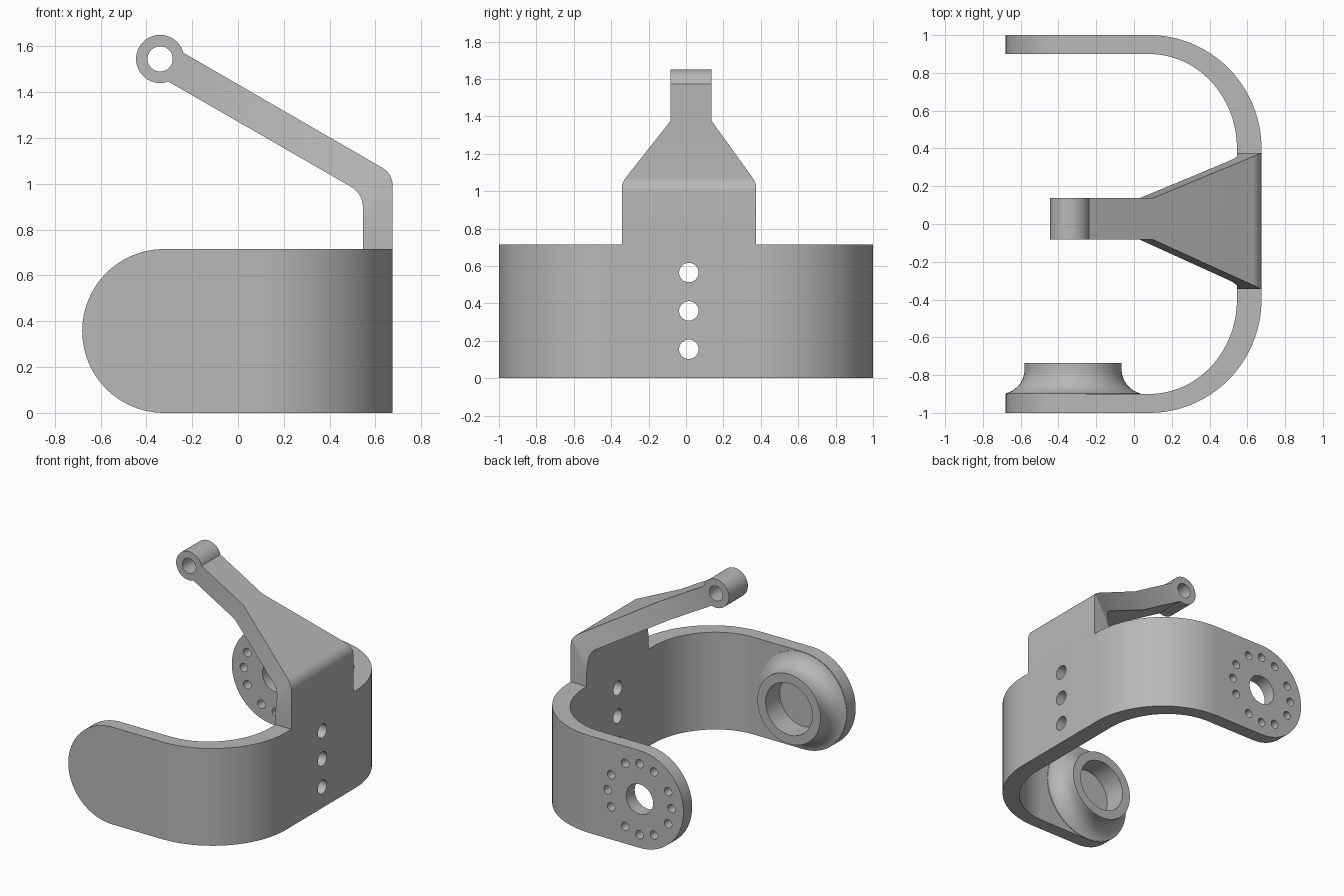
import bpy
import bmesh
from math import sin, cos, pi, radians, sqrt, asin, tan
from mathutils import Vector, Matrix

cube = bpy.data.objects.get("Cube")
if cube:
    bpy.data.objects.remove(cube, do_unlink=True)

grey = bpy.data.materials.new("plain_grey")
grey.use_nodes = True
grey.diffuse_color = (0.48, 0.48, 0.48, 1)
grey.node_tree.nodes["Principled BSDF"].inputs["Base Color"].default_value = (0.48, 0.48, 0.48, 1)


def make_object(name, bm):
    bmesh.ops.recalc_face_normals(bm, faces=bm.faces)
    mesh = bpy.data.meshes.new(name)
    bm.to_mesh(mesh)
    bm.free()
    mesh.materials.append(grey)
    obj = bpy.data.objects.new(name, mesh)
    bpy.context.collection.objects.link(obj)
    return obj


def add_prism(bm, outline, place, lo, hi):
    """Extrude a 2D outline from lo to hi; place maps (a, b, depth) to 3D."""
    base = [bm.verts.new(place(a, b, lo)) for a, b in outline]
    top = [bm.verts.new(place(a, b, hi)) for a, b in outline]
    bm.faces.new(base)
    bm.faces.new(top)
    n = len(base)
    for i in range(n):
        j = (i + 1) % n
        bm.faces.new((base[i], base[j], top[j], top[i]))


def prism(name, outline, place, lo, hi):
    bm = bmesh.new()
    add_prism(bm, outline, place, lo, hi)
    return make_object(name, bm)


def arc(cx, cy, rx, ry, start, end, steps=32):
    angles = [radians(start + (end - start) * i / steps) for i in range(steps + 1)]
    return [(cx + rx * cos(t), cy + ry * sin(t)) for t in angles]


def circle(cx, cy, r, steps=32):
    return arc(cx, cy, r, r, 0, 360, steps)[:-1]


def boolean(obj, cutter, operation):
    mod = obj.modifiers.new(operation, "BOOLEAN")
    mod.operation = operation
    mod.solver = "EXACT"
    mod.object = cutter
    bpy.context.view_layer.objects.active = obj
    bpy.ops.object.modifier_apply(modifier=mod.name)
    bpy.data.objects.remove(cutter, do_unlink=True)


def smooth(obj):
    bpy.ops.object.select_all(action="DESELECT")
    obj.select_set(True)
    bpy.context.view_layer.objects.active = obj
    bpy.ops.object.shade_smooth_by_angle(angle=radians(25))


def along_x(a, b, t):
    return (t, a, b)


def along_y(a, b, t):
    return (a, t, b)


def along_z(a, b, t):
    return (a, b, t)


# U-shaped bracket with rounded arm ends
HEIGHT = 0.715
R = HEIGHT / 2
END_X = -0.68 + R
outer = [(-0.8, -1)] + arc(0.08, -0.4, 0.595, 0.6, -90, 0) + arc(0.08, 0.4, 0.595, 0.6, 0, 90) + [(-0.8, 1)]
inner = [(-0.8, 0.9)] + arc(0.08, 0.4, 0.465, 0.5, 90, 0) + arc(0.08, -0.4, 0.465, 0.5, 0, -90) + [(-0.8, -0.9)]
bracket = prism("bracket", outer + inner, along_z, -0.1, 0.85)
stadium = arc(END_X, R, R, R, 90, 270, 48) + [(1, 0), (1, HEIGHT)]
boolean(bracket, prism("stadium_cutter", stadium, along_y, -1.2, 1.2), "INTERSECT")

# Holes: one large and four groups of three in the rear arm, three in the back wall
bm = bmesh.new()
add_prism(bm, circle(END_X, R, 0.11), along_y, 0.8, 1.1)
for quarter in range(4):
    for step in (-27, 0, 27):
        t = radians(90 * quarter + step)
        add_prism(bm, circle(END_X + 0.26 * cos(t), R + 0.26 * sin(t), 0.031, 20), along_y, 0.8, 1.1)
for z in (0.155, 0.36, 0.565):
    add_prism(bm, circle(0.015, z, 0.052), along_x, 0.4, 0.8)
boolean(bracket, make_object("hole_cutter", bm), "DIFFERENCE")
smooth(bracket)

# Flared socket on the inside of the front arm
profile = [(0.19, -0.91), (0.19, -0.735), (0.257, -0.735)]
profile += arc(0.387, -0.77, 0.13, 0.13, 180, 256, 14) + [(0.357, -0.91)]
bm = bmesh.new()
ring = [bm.verts.new((END_X + r, y, R)) for r, y in profile]
edges = [bm.edges.new((ring[i], ring[(i + 1) % len(ring)])) for i in range(len(ring))]
bmesh.ops.spin(bm, geom=ring + edges, cent=(END_X, 0, R), axis=(0, 1, 0),
               angle=2 * pi, steps=64, use_merge=True)
bmesh.ops.remove_doubles(bm, verts=bm.verts, dist=0.0001)
smooth(make_object("socket", bm))


# Bent upper arm: side profile with an eye at the tip
def bend(x, z, r):
    """Rounded corner between the vertical wall and the 30 degree slope."""
    d = r * tan(radians(30))
    return arc(x - r, z - d, r, r, 0, 60, 10)


EYE_X, EYE_Z, EYE_R = -0.34, 1.545, 0.105
side = [(0.675, HEIGHT)] + bend(0.675, 1.044, 0.09)
side += arc(EYE_X, EYE_Z, EYE_R, EYE_R, 14.8, 290, 48)
side += bend(0.545, 0.957, 0.1)[::-1] + [(0.545, HEIGHT)]
upper_arm = prism("upper_arm", side, along_y, -0.5, 0.5)

# Trim its width: wide wall, taper, narrow tip, measured along the slope
slope = Vector((-cos(radians(30)), 0, sin(radians(30))))
normal = Vector((sin(radians(30)), 0, cos(radians(30))))
plan = [(-1, -0.343), (-0.06, -0.343), (0.6, -0.083), (2, -0.083),
        (2, 0.137), (0.6, 0.137), (-0.06, 0.375), (-1, 0.375)]
trim = prism("width_cutter", plan,
             lambda u, y, t: slope * u + normal * t + Vector((0, y, 0)), -1, 3)
boolean(upper_arm, trim, "INTERSECT")
boolean(upper_arm, prism("eye_cutter", circle(EYE_X, EYE_Z, 0.055), along_y, -0.6, 0.6), "DIFFERENCE")
smooth(upper_arm)
